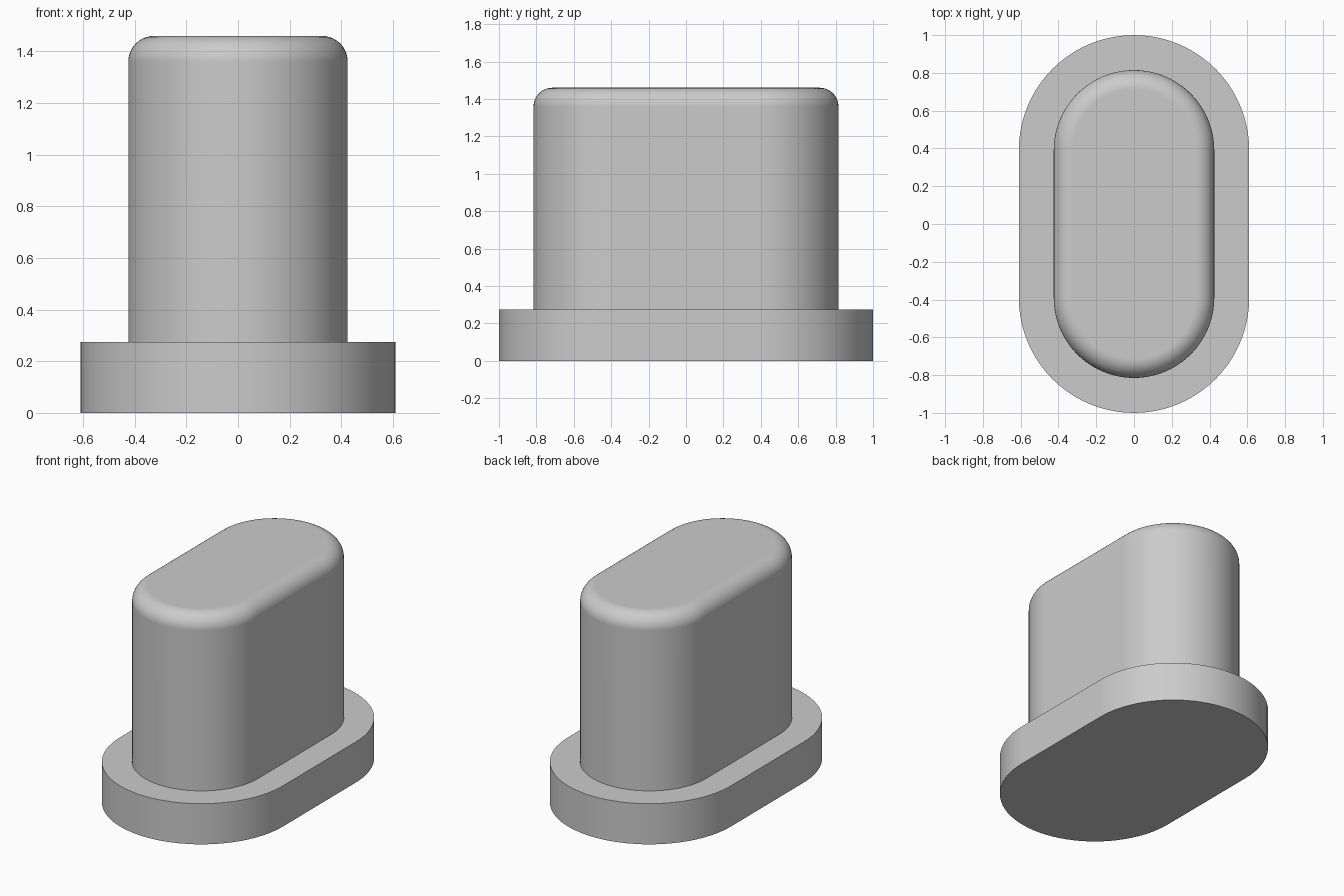
import bpy, bmesh
from math import sin, cos, pi, radians

cube = bpy.data.objects.get("Cube")
if cube:
    bpy.data.objects.remove(cube, do_unlink=True)

HALF_STRAIGHT = 0.39   # distance from centre to each rounded end's axis
BASE_R, POST_R = 0.61, 0.425
BASE_TOP, TOP = 0.275, 1.46
FILLET = 0.1
ARC_STEPS, FILLET_STEPS = 40, 10

grey = bpy.data.materials.new("light grey")
grey.use_nodes = True
colour = (0.6, 0.6, 0.6, 1)
grey.diffuse_color = colour
grey.node_tree.nodes["Principled BSDF"].inputs["Base Color"].default_value = colour


def stadium_ring(bm, radius, z):
    """Closed ring of vertices: two half circles joined by straight sides."""
    ring = []
    for end in (1, -1):
        for i in range(ARC_STEPS + 1):
            a = pi * i / ARC_STEPS
            ring.append(bm.verts.new((end * radius * cos(a),
                                      end * (HALF_STRAIGHT + radius * sin(a)), z)))
    return ring


# Profile as radius and height: flange, step, post wall, rounded top edge
profile = [(BASE_R, 0), (BASE_R, BASE_TOP), (POST_R, BASE_TOP)]
for i in range(FILLET_STEPS + 1):
    a = pi / 2 * i / FILLET_STEPS
    profile.append((POST_R - FILLET + FILLET * cos(a), TOP - FILLET + FILLET * sin(a)))

# Loft the rings into one closed solid
bm = bmesh.new()
rings = [stadium_ring(bm, r, z) for r, z in profile]
for low, high in zip(rings, rings[1:]):
    for i in range(len(low)):
        j = (i + 1) % len(low)
        bm.faces.new((low[i], low[j], high[j], high[i]))
bm.faces.new(rings[0][::-1])
bm.faces.new(rings[-1])
bmesh.ops.recalc_face_normals(bm, faces=bm.faces)

mesh = bpy.data.meshes.new("flanged_post")
bm.to_mesh(mesh)
bm.free()
mesh.materials.append(grey)
post = bpy.data.objects.new("flanged_post", mesh)
bpy.context.collection.objects.link(post)

# Smooth walls and fillet, crisp flange edges, even flat top
bpy.ops.object.select_all(action="DESELECT")
post.select_set(True)
bpy.context.view_layer.objects.active = post
bpy.ops.object.shade_smooth_by_angle(angle=radians(30))
weighted = post.modifiers.new("Weighted normals", "WEIGHTED_NORMAL")
weighted.keep_sharp = True
